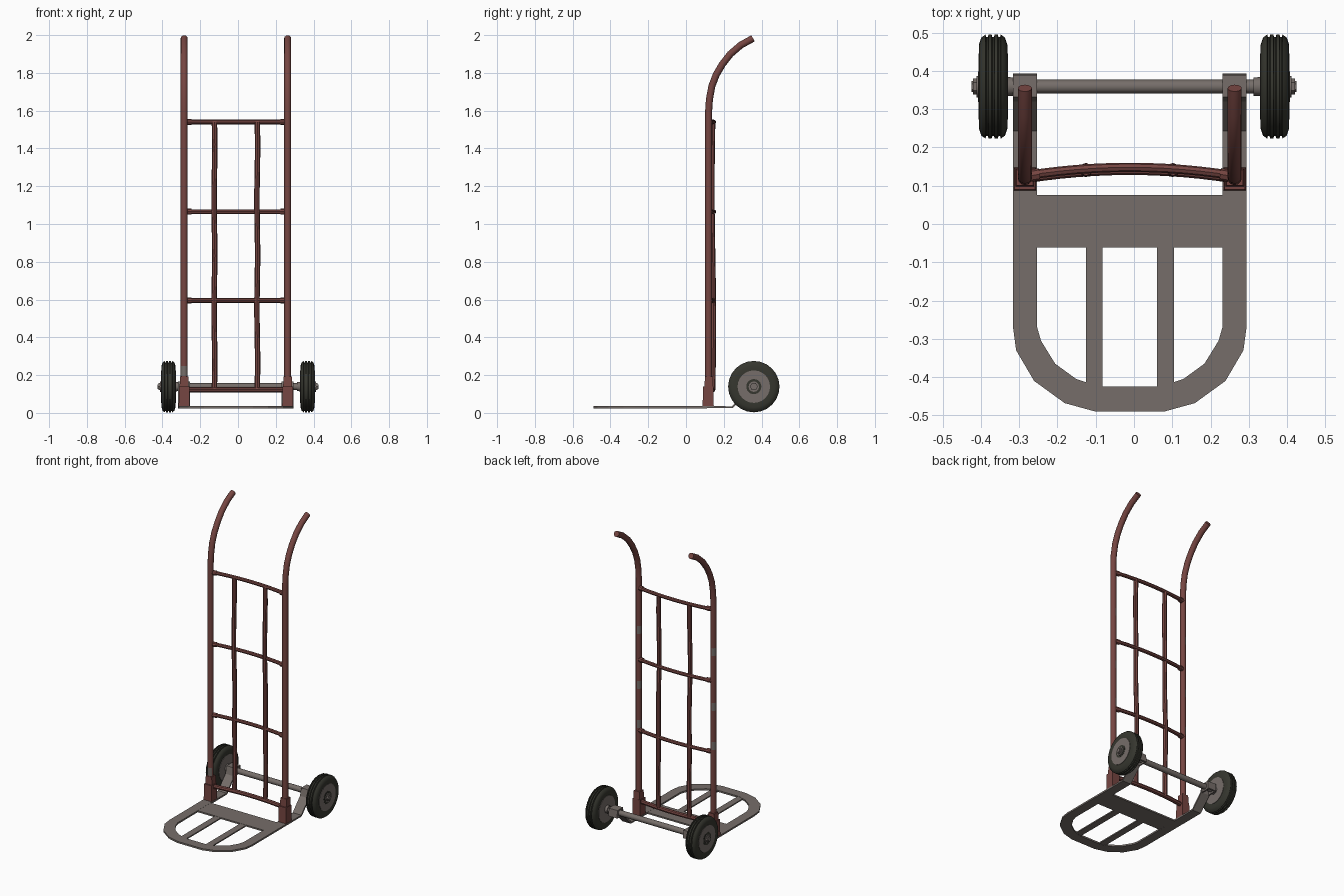
import bpy, bmesh, math
from mathutils import Vector

cube = bpy.data.objects.get("Cube")
if cube:
    bpy.data.objects.remove(cube)


def material(name, rgb):
    m = bpy.data.materials.new(name)
    m.use_nodes = True
    m.diffuse_color = (*rgb, 1)
    m.node_tree.nodes["Principled BSDF"].inputs["Base Color"].default_value = (*rgb, 1)
    return m


RED = material("rusty red paint", (0.18, 0.06, 0.053))
STEEL = material("worn steel", (0.18, 0.155, 0.142))
RUBBER = material("black rubber", (0.036, 0.037, 0.028))
CX = -0.011      # frame centre
RAIL = 0.274     # rail offset from the frame centre
AXLE_Y, AXLE_Z = 0.359, 0.139


def finish(bm, name, *mats, smooth=True):
    bmesh.ops.recalc_face_normals(bm, faces=bm.faces)
    me = bpy.data.meshes.new(name)
    bm.to_mesh(me)
    bm.free()
    ob = bpy.data.objects.new(name, me)
    bpy.context.collection.objects.link(ob)
    for m in mats:
        me.materials.append(m)
    if smooth:
        bpy.ops.object.select_all(action='DESELECT')
        ob.select_set(True)
        bpy.context.view_layer.objects.active = ob
        bpy.ops.object.shade_smooth_by_angle(angle=math.radians(40))
    return ob


def tube(name, path, radius, mats, sides=12, chipped=None):
    """Round bar swept along a path; chipped(face) picks the bare metal faces."""
    bm = bmesh.new()
    path = [Vector(p) for p in path]
    rings = []
    for i, p in enumerate(path):
        t = (path[min(i + 1, len(path) - 1)] - path[max(i - 1, 0)]).normalized()
        u = t.cross(Vector((1, 0, 0)) if abs(t.x) < 0.7 else Vector((0, 0, 1))).normalized()
        v = t.cross(u)
        angles = [2 * math.pi * k / sides for k in range(sides)]
        rings.append([bm.verts.new(p + radius * (u * math.cos(a) + v * math.sin(a))) for a in angles])
    for a, b in zip(rings, rings[1:]):
        for k in range(sides):
            n = (k + 1) % sides
            bm.faces.new((a[k], a[n], b[n], b[k]))
    bm.faces.new(rings[0])
    bm.faces.new(rings[-1])
    bmesh.ops.recalc_face_normals(bm, faces=bm.faces)
    if chipped:
        for f in bm.faces:
            f.material_index = int(chipped(f))
    return finish(bm, name, *mats)


def box(name, lo, hi, mat, taper=1.0):
    bm = bmesh.new()
    bmesh.ops.create_cube(bm, size=1)
    for v in bm.verts:
        k = taper if v.co.z > 0 else 1
        v.co = Vector([(a + b) / 2 + (b - a) * c * s
                       for a, b, c, s in zip(lo, hi, v.co, (k, k, 1))])
    return finish(bm, name, mat, smooth=False)


def strip(name, edges, mat, thick):
    """Sheet metal strip between pairs of points, given thickness."""
    bm = bmesh.new()
    pairs = [[bm.verts.new(p) for p in e] for e in edges]
    for (a, b), (c, d) in zip(pairs, pairs[1:]):
        bm.faces.new((a, b, d, c))
    ob = finish(bm, name, mat, smooth=False)
    mod = ob.modifiers.new("Thickness", 'SOLIDIFY')
    mod.thickness = thick
    mod.offset = 0
    return ob


def lathe(name, profile, x, side, mat, steps=24):
    """Turn (offset, radius) points about the axle line."""
    bm = bmesh.new()
    rings = []
    for off, r in profile:
        rings.append([bm.verts.new((x + side * off,
                                    AXLE_Y + r * math.cos(2 * math.pi * k / steps),
                                    AXLE_Z + r * math.sin(2 * math.pi * k / steps)))
                      for k in range(steps)])
    for a, b in zip(rings, rings[1:]):
        for k in range(steps):
            n = (k + 1) % steps
            bm.faces.new((a[k], a[n], b[n], b[k]))
    bm.faces.new(rings[0])
    bm.faces.new(rings[-1])
    return finish(bm, name, mat)


# Toe plate: rounded U frame
outer = [(0.305, 0.10), (0.305, -0.27), (0.297, -0.33), (0.25, -0.41), (0.17, -0.468), (0.09, -0.49)]
inner = [(0.242, 0.10), (0.242, -0.27), (0.232, -0.305), (0.195, -0.365), (0.14, -0.405), (0.08, -0.425)]
half = list(zip(outer, inner))
loop = [[(CX + s * x, y, 0.03) for x, y in pair]
        for s, part in ((1, half), (-1, half[::-1])) for pair in part]
strip("toe_plate_frame", loop, STEEL, 0.011)
box("toe_plate_crosspiece", (CX - 0.245, -0.062, 0.025), (CX + 0.245, 0.076, 0.035), STEEL)
for label, x in (("right", -0.104), ("left", 0.082)):
    box(label + "_toe_plate_slat", (x - 0.022, -0.43, 0.026), (x + 0.022, -0.055, 0.034), STEEL)

# Side parts: rails with handles, sockets, axle arms, wheels
bend = [(0.12, 1.6), (0.124, 1.66), (0.137, 1.73), (0.16, 1.79), (0.192, 1.845),
        (0.235, 1.9), (0.29, 1.947), (0.355, 1.983)]
arm = [(0.09, 0.03), (0.245, 0.03), (0.325, 0.115), (0.335, 0.162), (0.385, 0.162), (0.388, 0.115)]


def is_chipped(f):
    c, n = f.calc_center_median(), f.normal
    low_front = 0.18 < c.z < 0.24 and n.y < -0.6 and c.x < 0
    back = n.y > 0.2 and n.x < -0.2 and (0.6 < c.z < 0.65 or 0.85 < c.z < 0.9 or 1.25 < c.z < 1.3)
    return low_front or back


for label, s in (("right", -1), ("left", 1)):
    x = CX + s * RAIL
    path = [(x, 0.12, 0.04 + 0.052 * i) for i in range(30)] + [(x, y, z) for y, z in bend]
    tube(label + "_rail_and_handle", path, 0.0185, (RED, STEEL), 12, is_chipped)
    box(label + "_rail_socket", (x - 0.029, 0.088, 0.035), (x + 0.029, 0.147, 0.14), RED, 0.93)
    box(label + "_socket_collar", (x - 0.024, 0.098, 0.14), (x + 0.024, 0.144, 0.192), RED, 0.9)
    strip(label + "_axle_arm", [[(x - 0.0315, y, z), (x + 0.0315, y, z)] for y, z in arm], STEEL, 0.011)
    for e in (-1, 1):
        box(label + "_axle_cheek", (x + e * 0.026 - 0.004, 0.33, 0.112),
            (x + e * 0.026 + 0.004, 0.388, 0.162), STEEL)

    # Wheel: grooved tyre, hub, nut
    w = s * 0.368
    tread = [(-0.036, 0.085), (-0.037, 0.11), (-0.031, 0.128)]
    for g in (-0.016, 0, 0.016):
        tread += [(g - 0.004, 0.136), (g - 0.002, 0.129), (g + 0.002, 0.129), (g + 0.004, 0.136)]
    tread += [(0.031, 0.128), (0.037, 0.11), (0.036, 0.085)]
    lathe(label + "_tyre", tread, w, s, RUBBER)
    lathe(label + "_wheel_disc", [(-0.0385, 0.04), (-0.0385, 0.086), (0.0385, 0.086), (0.0385, 0.04)],
          w, s, STEEL)
    lathe(label + "_hub_recess", [(0.038, 0.04), (0.04, 0.04)], w, s, RUBBER)
    lathe(label + "_hub", [(-0.056, 0.024), (0.044, 0.028)], w, s, STEEL, 12)
    lathe(label + "_axle_nut", [(0.04, 0.021), (0.052, 0.021), (0.052, 0.014), (0.057, 0.014)],
          w, s, STEEL, 6)

tube("axle", [(-0.41, AXLE_Y, AXLE_Z), (0.41, AXLE_Y, AXLE_Z)], 0.018, (STEEL,), 12)

# Bowed crossbars with flared welds at the rails
for i, z in enumerate((0.595, 1.065, 1.54)):
    pts = [(CX + RAIL * t / 6, 0.126 + 0.022 * (1 - (t / 6) ** 2), z) for t in range(-6, 7)]
    tube("crossbar_%d" % (i + 1), pts, 0.012, (RED,), 8)
    for s in (-1, 1):
        tube("crossbar_weld", [(CX + s * (RAIL - 0.015), 0.126, z),
                               (CX + s * (RAIL - 0.038), 0.13, z)], 0.016, (RED,), 8)
pts = [(CX + RAIL * t / 6, 0.12 + 0.022 * (1 - (t / 6) ** 2), 0.123) for t in range(-6, 7)]
tube("lower_crossbar", pts, 0.014, (RED,), 8)

# Slightly bent upright bars
for label, x in (("right", -0.125), ("left", 0.102)):
    pts = [(x + 0.002 * math.sin(i * 1.3), 0.141 + 0.004 * math.sin(math.pi * i / 6), 0.123 + 1.417 * i / 12)
           for i in range(13)]
    tube(label + "_upright_bar", pts, 0.0145, (RED,), 8)
